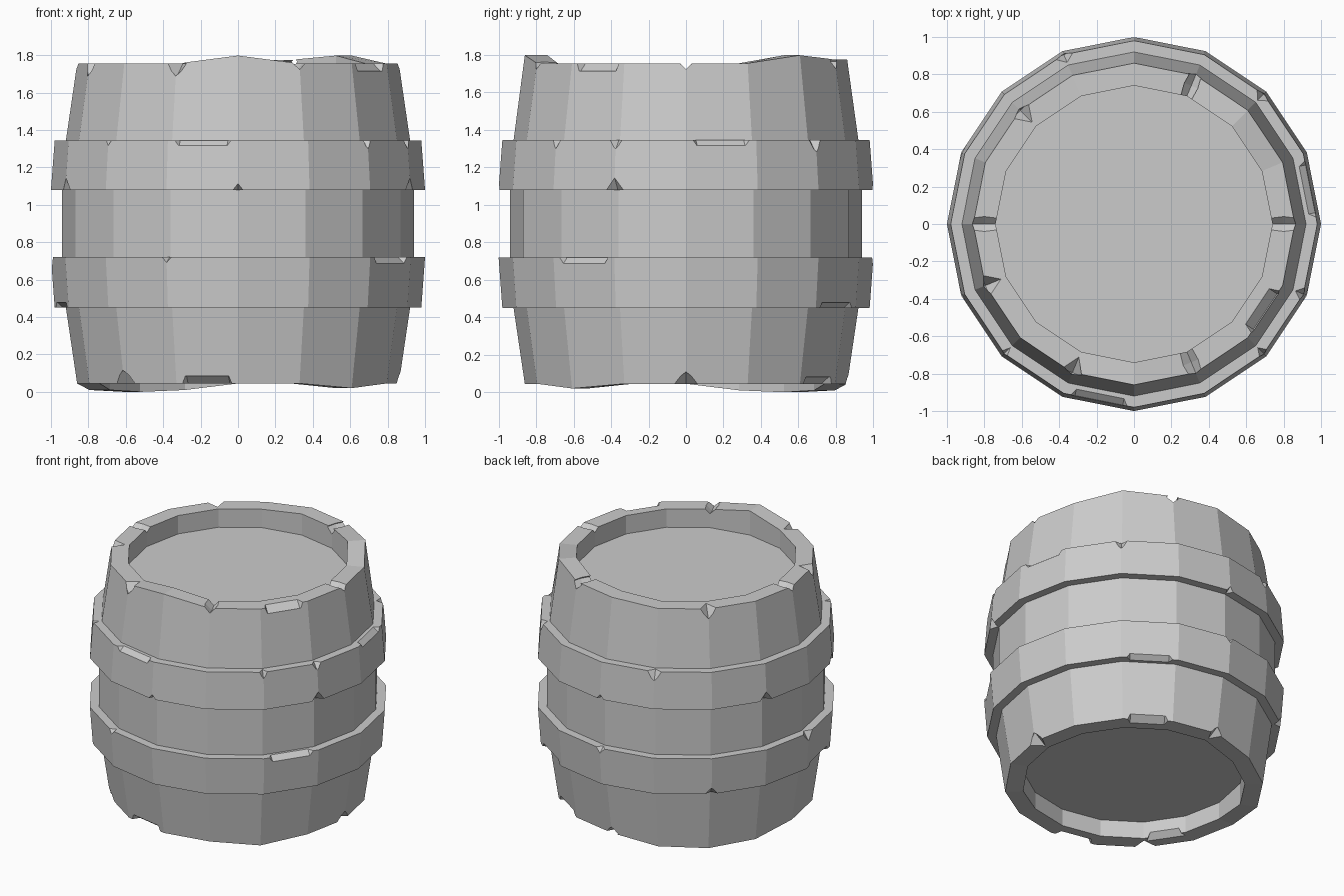
import bpy, bmesh
from math import sin, cos, pi
from mathutils import Vector

if "Cube" in bpy.data.objects:
    bpy.data.objects.remove(bpy.data.objects["Cube"])

N = 16
STEP = 2 * pi / N


def polar(r, i, z):
    return Vector((r * cos(i * STEP), r * sin(i * STEP), z))


def make(name, bm):
    bmesh.ops.recalc_face_normals(bm, faces=bm.faces[:])
    me = bpy.data.meshes.new(name)
    bm.to_mesh(me)
    bm.free()
    ob = bpy.data.objects.new(name, me)
    bpy.context.collection.objects.link(ob)
    return ob


# Barrel: lathed profile with recessed lids, two hoops and uneven rims
profile = [(0.74, 0.17), (0.74, 0.045), (0.86, 0.045), (0.92, 0.45),
           (0.98, 0.45), (1.00, 0.72), (0.94, 0.72), (0.94, 1.08),
           (1.00, 1.08), (0.98, 1.345), (0.92, 1.345), (0.86, 1.755),
           (0.74, 1.755), (0.74, 1.62)]
low = {5: -0.035, 6: -0.045, 7: -0.035, 14: -0.025}
high = {2: 0.043, 3: 0.02, 4: 0.02, 12: 0.043}

bm = bmesh.new()
rings = []
for k, (r, z) in enumerate(profile):
    lift = low if k in (1, 2) else high if k in (11, 12) else {}
    rings.append([bm.verts.new(polar(r, i, z + lift.get(i, 0))) for i in range(N)])
for a, b in zip(rings, rings[1:]):
    for i in range(N):
        j = (i + 1) % N
        bm.faces.new((a[i], a[j], b[j], b[i]))
bm.faces.new(rings[0][::-1])
bm.faces.new(rings[-1])
barrel = make("barrel", bm)

# Chips: diamond-shaped cutters set on the edges
cut = bmesh.new()


def notch(i, r, z, w, h, d):
    """Pointed nick at corner i of an edge."""
    c = polar(r, i, z)
    out = polar(1, i, 0)
    tan = Vector((-out.y, out.x, 0))
    up = Vector((0, 0, 1))
    ring = [cut.verts.new(c + v) for v in (tan * w, out * d, -tan * w, -out * d)]
    for s in (1, -1):
        tip = cut.verts.new(c + up * h * s)
        for k in range(4):
            cut.faces.new((ring[k], ring[(k + 1) % 4], tip))


def bevel(i, r, z, h, d):
    """Long chamfer along the side from corner i to i + 1."""
    ends = []
    for t, o in ((0.04, 0.16), (0.96, 0.84)):
        pts = []
        for dr, dz, f in ((d, 0, t), (0, h, o), (-d, 0, o), (0, -h, o)):
            p = polar(r, i, z).lerp(polar(r, i + 1, z), f)
            p += polar(dr, i + 0.5, dz)
            pts.append(cut.verts.new(p))
        ends.append(pts)
    a, b = ends
    for k in range(4):
        m = (k + 1) % 4
        cut.faces.new((a[k], a[m], b[m], b[k]))
    for e in ends:
        cut.faces.new(e[:3])
        cut.faces.new((e[0], e[2], e[3]))


# Top rim
for i in (0, 3, 8, 13):
    notch(i, 0.80, 1.765, 0.05, 0.05, 0.4)
for i in (6, 9, 11):
    notch(i, 0.86, 1.755, 0.06, 0.075, 0.09)
bevel(14, 0.86, 1.755, 0.045, 0.05)
# Upper hoop
for i, w, h in ((14, 0.03, 0.05), (15, 0.04, 0.05), (10, 0.02, 0.03),
                (2, 0.05, 0.07), (5, 0.06, 0.07)):
    notch(i, 0.98, 1.345, w, h, 0.045)
for i, h in ((12, 0.035), (9, 0.07), (15, 0.07), (4, 0.035), (7, 0.07)):
    notch(i, 1.00, 1.08, h * 0.85, h, 0.05)
bevel(11, 0.98, 1.345, 0.03, 0.035)
bevel(0, 0.98, 1.345, 0.03, 0.035)
# Lower hoop
for i, h in ((11, 0.03), (4, 0.04), (8, 0.07)):
    notch(i, 1.00, 0.72, h, h, 0.045)
notch(6, 0.98, 0.45, 0.05, 0.05, 0.045)
bevel(14, 1.00, 0.72, 0.035, 0.04)
bevel(2, 0.98, 0.45, 0.03, 0.035)
bevel(8, 0.98, 0.45, 0.03, 0.035)
# Bottom rim
notch(10, 0.86, 0.045, 0.08, 0.08, 0.09)
notch(0, 0.86, 0.045, 0.07, 0.07, 0.09)
notch(4, 0.86, 0.045, 0.05, 0.05, 0.09)
bevel(11, 0.86, 0.045, 0.045, 0.05)
bevel(2, 0.86, 0.045, 0.04, 0.05)
bevel(9, 0.74, 0.045, 0.04, 0.04)

cutter = make("chip_cutter", cut)
cutter.hide_render = True

# Cut the chips and discard the cutter
mod = barrel.modifiers.new("chips", "BOOLEAN")
mod.operation = "DIFFERENCE"
mod.solver = "EXACT"
mod.use_self = True
mod.object = cutter
dg = bpy.context.evaluated_depsgraph_get()
result = bpy.data.meshes.new_from_object(barrel.evaluated_get(dg))
barrel.modifiers.clear()
barrel.data = result
bpy.data.objects.remove(cutter)
